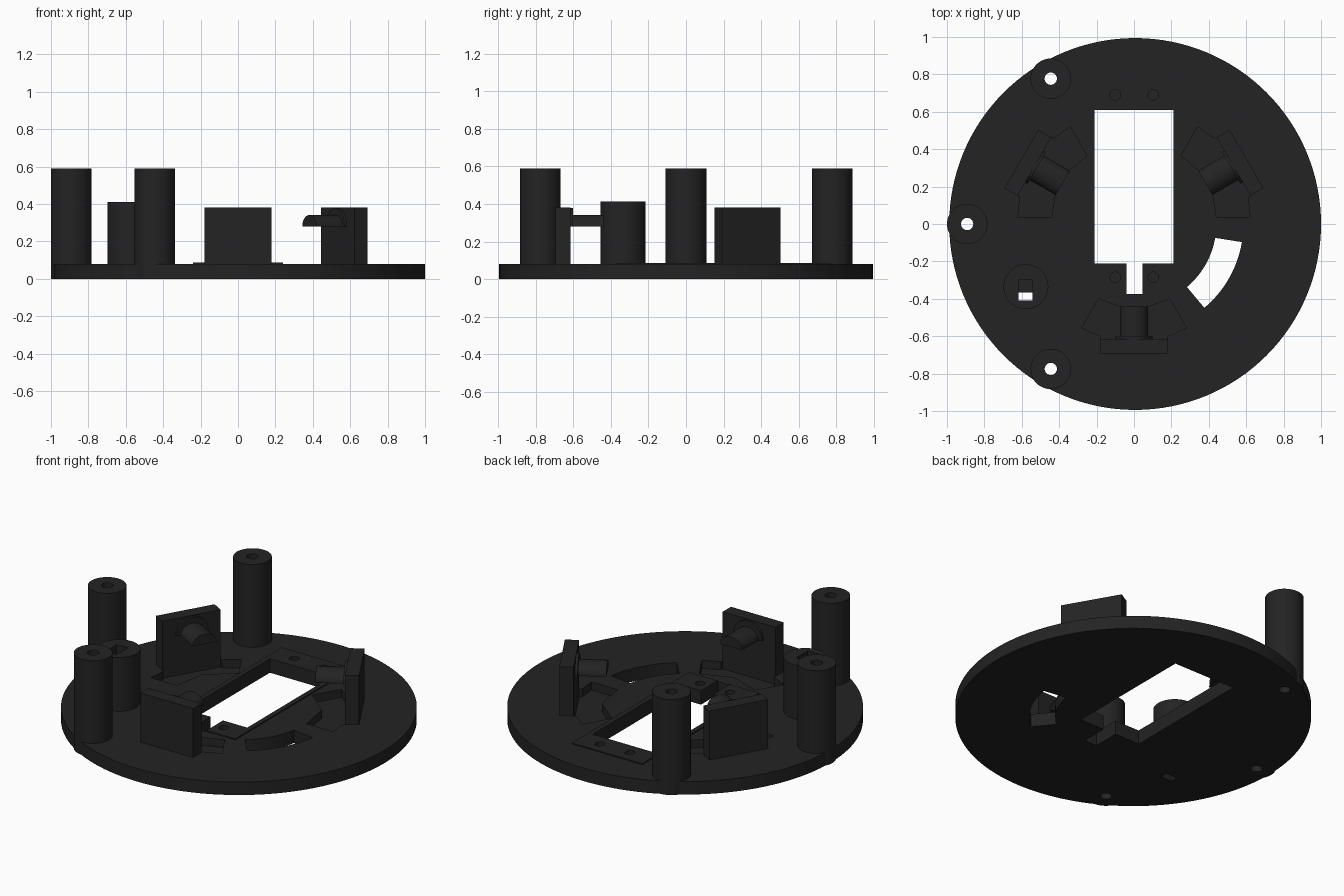
import bpy, bmesh, math
from mathutils import Matrix

if "Cube" in bpy.data.objects:
    bpy.data.objects.remove(bpy.data.objects["Cube"])

black = bpy.data.materials.new("matte black")
black.diffuse_color = (0.017, 0.017, 0.017, 1)
black.use_nodes = True
black.node_tree.nodes["Principled BSDF"].inputs["Base Color"].default_value = black.diffuse_color


def prism(name, pts, z0, z1, turn=None, cutter=False):
    """Extrude a plan outline from z0 to z1."""
    bm = bmesh.new()
    face = bm.faces.new([bm.verts.new((x, y, z0)) for x, y in pts])
    top = bmesh.ops.extrude_face_region(bm, geom=[face])
    verts = [v for v in top["geom"] if isinstance(v, bmesh.types.BMVert)]
    bmesh.ops.translate(bm, verts=verts, vec=(0, 0, z1 - z0))
    bmesh.ops.recalc_face_normals(bm, faces=bm.faces)
    if turn:
        bm.transform(turn)
    me = bpy.data.meshes.new(name)
    bm.to_mesh(me)
    bm.free()
    me.materials.append(black)
    ob = bpy.data.objects.new(name, me)
    bpy.context.collection.objects.link(ob)
    ob.hide_render = cutter
    return ob


def arc(r, a0=0, a1=360, n=48, cx=0, cy=0):
    full = abs(a1 - a0) == 360
    steps = n if full else n + 1
    return [(cx + r * math.cos(math.radians(a0 + (a1 - a0) * i / n)),
             cy + r * math.sin(math.radians(a0 + (a1 - a0) * i / n))) for i in range(steps)]


def rect(x0, x1, y0, y1):
    return [(x0, y0), (x1, y0), (x1, y1), (x0, y1)]


def cut(ob, *args):
    """Cut a prism out of a part and bake the result."""
    tool = prism("cutter", *args, cutter=True)
    mod = ob.modifiers.new("cut", 'BOOLEAN')
    mod.operation, mod.solver, mod.object = 'DIFFERENCE', 'EXACT', tool
    bpy.context.view_layer.objects.active = ob
    bpy.ops.object.modifier_apply(modifier=mod.name)
    bpy.data.objects.remove(tool)


T = 0.08                      # base thickness
parts = []

# Round base and the thin raised frame around the opening
base = prism("base_disc", arc(0.994, n=128, cx=0.006), 0, T)
frame = prism("opening_frame", rect(-0.24, 0.24, -0.37, 0.77), T - 0.04, T + 0.007)
cut(base, rect(-0.235, 0.235, -0.365, 0.765), T - 0.035, 1)
for ob in (base, frame):
    cut(ob, rect(-0.21, 0.21, -0.21, 0.61), -1, 1)
    cut(ob, rect(-0.04, 0.045, -0.375, -0.2), -1, 1)
for x in (-0.1, 0.103):
    for y in (0.69, -0.285):
        cut(frame, arc(0.028, n=24, cx=x, cy=y), T - 0.03, 1)
parts += [base, frame]

# Curved slot through the base
cut(base, arc(0.585, -9.5, -50, 24) + arc(0.44, -50, -9.7, 24), -1, 1)

# Tall hollow posts at the rim
for i, (x, y) in enumerate([(-0.892, 0), (-0.445, 0.777), (-0.445, -0.775)]):
    hole = arc(0.033, n=24, cx=x, cy=y)
    post = prism(f"rim_post_{i + 1}", arc(0.108, cx=x, cy=y), 0.0005, 0.59)
    cut(post, hole, -1, 1)
    cut(base, hole, -1, 1)
    parts.append(post)

# Shorter post with a square socket
short = prism("socket_post", arc(0.12, cx=-0.578, cy=-0.335), T - 0.03, 0.412)
cut(short, rect(-0.617, -0.542, -0.41, -0.30), T, 1)
cut(short, rect(-0.617, -0.542, -0.41, -0.365), -1, 1)
cut(base, rect(-0.617, -0.542, -0.41, -0.365), -1, 1)
parts.append(short)

# Three roller holders, each with a recess, upright plate, collar and half-round peg
recess = [(-0.19, -0.40), (0, -0.472), (0.19, -0.40), (0.28, -0.555),
          (0.18, -0.60), (0.18, -0.65), (-0.18, -0.65), (-0.18, -0.60), (-0.28, -0.555)]
for i, angle in enumerate((0, 120, 240)):
    spin = Matrix.Rotation(math.radians(angle), 4, 'Z')
    # outline in x/z, extruded along -y
    stand = spin @ Matrix.Translation((0, 0, 0.28)) @ Matrix.Rotation(math.radians(90), 4, 'X')
    cut(base, recess, T - 0.05, 1, spin)
    parts.append(prism(f"holder_plate_{i + 1}", rect(-0.18, 0.18, -0.695, -0.615),
                       T - 0.06, 0.382, spin))
    parts.append(prism(f"holder_collar_{i + 1}", arc(0.098, 0, 180, 24), 0.60, 0.63, stand))
    peg = [(x, y * 0.82) for x, y in arc(0.075, 0, 180, 24)]
    parts.append(prism(f"holder_peg_{i + 1}", peg, 0.44, 0.63, stand))

# Smooth round walls, keep hard edges
bpy.ops.object.select_all(action='DESELECT')
for ob in parts:
    ob.select_set(True)
bpy.context.view_layer.objects.active = base
bpy.ops.object.shade_smooth_by_angle(angle=math.radians(30))
